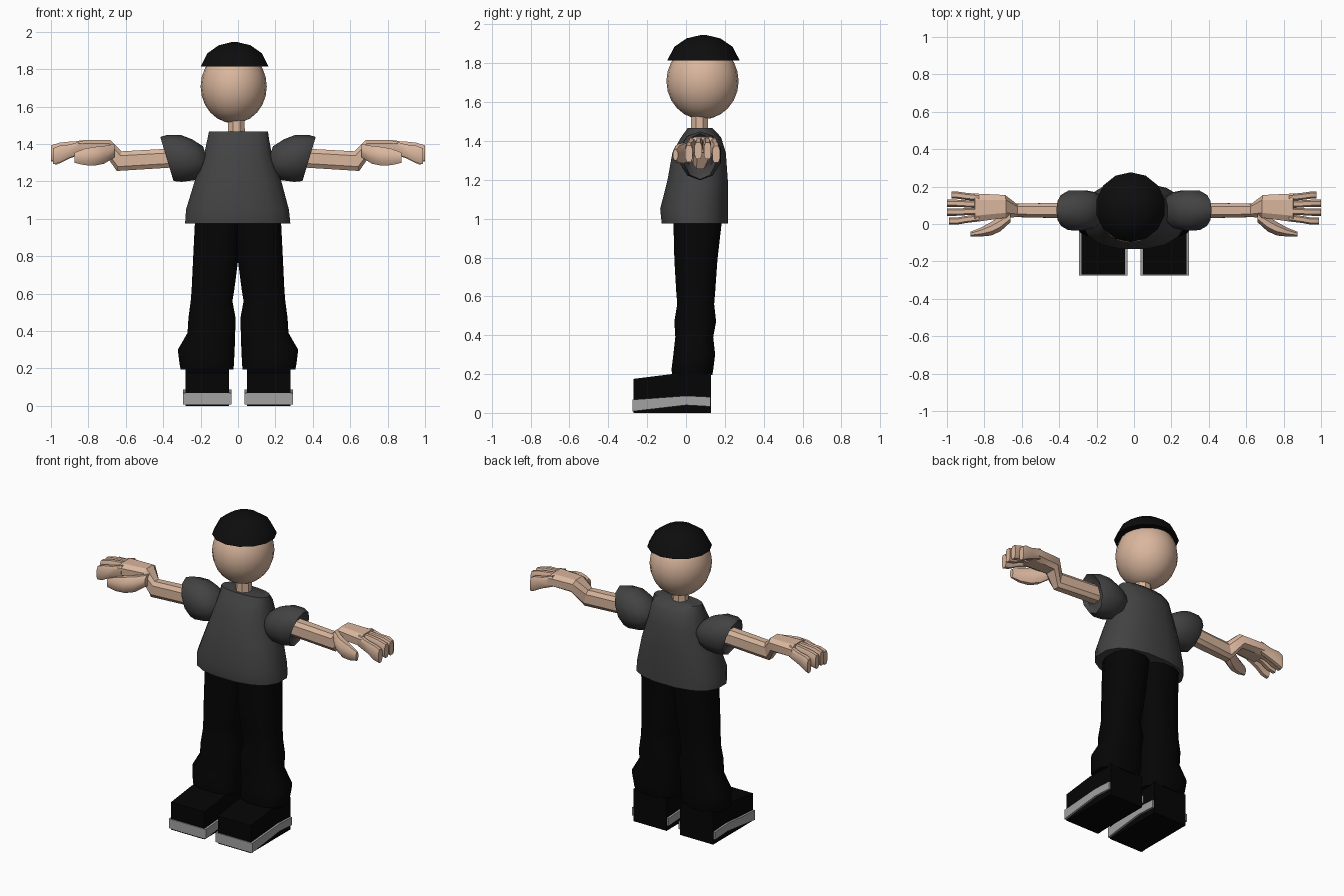
import bpy, bmesh, math

cube = bpy.data.objects.get("Cube")
if cube:
    bpy.data.objects.remove(cube, do_unlink=True)


def material(name, r, g, b):
    m = bpy.data.materials.new(name)
    m.use_nodes = True
    m.diffuse_color = (r, g, b, 1)
    bsdf = next(n for n in m.node_tree.nodes if n.type == 'BSDF_PRINCIPLED')
    bsdf.inputs["Base Color"].default_value = (r, g, b, 1)
    bsdf.inputs["Roughness"].default_value = 0.8
    return m


SKIN = material("skin", 0.70, 0.47, 0.34)
SHIRT = material("charcoal shirt", 0.055, 0.055, 0.055)
HAT = material("black cap", 0.004, 0.004, 0.004)
BLACK = material("black trousers", 0.0015, 0.0015, 0.0015)
SOLE = material("grey sole", 0.36, 0.36, 0.36)


def finish(name, bm, mat, smooth=40, mirror=False):
    """Turn a bmesh into a shaded object, optionally mirrored across x."""
    bmesh.ops.recalc_face_normals(bm, faces=bm.faces)
    me = bpy.data.meshes.new(name)
    bm.to_mesh(me)
    bm.free()
    me.materials.append(mat)
    if smooth:
        me.shade_smooth()
        me.set_sharp_from_angle(angle=math.radians(smooth))
    ob = bpy.data.objects.new(name, me)
    bpy.context.scene.collection.objects.link(ob)
    if mirror:
        mod = ob.modifiers.new("mirror", 'MIRROR')
        mod.use_clip = False
        mod.use_mirror_merge = False
    return ob


def loft(name, rings, mat, axis='z', n=12, power=2.0, shear=0.0, **kw):
    """Skin rounded rings (position, a0, a1, b0, b1) placed along an axis."""
    bm = bmesh.new()
    loops = []
    for t, a0, a1, b0, b1 in rings:
        loop = []
        for i in range(n):
            ang = 2 * math.pi * (i + 0.5) / n
            c, s = math.cos(ang), math.sin(ang)
            # grow the polygon so that its flats reach the given extents
            k = 1 / math.cos(math.pi / n) ** (2 / power)
            c = math.copysign(abs(c) ** (2 / power), c) * k
            s = math.copysign(abs(s) ** (2 / power), s) * k
            a = (a0 + a1) / 2 + c * (a1 - a0) / 2
            db = s * (b1 - b0) / 2
            b = (b0 + b1) / 2 + db
            co = (a, b, t) if axis == 'z' else (t + shear * db, a, b)
            loop.append(bm.verts.new(co))
        loops.append(loop)
    for lo, hi in zip(loops, loops[1:]):
        for i in range(n):
            j = (i + 1) % n
            bm.faces.new((lo[i], lo[j], hi[j], hi[i]))
    bm.faces.new(loops[0])
    bm.faces.new(loops[-1])
    return finish(name, bm, mat, **kw)


def prism(name, profile, x0, x1, mat):
    """Extrude a side profile (y, z) across x, mirrored to the other side."""
    bm = bmesh.new()
    face = bm.faces.new([bm.verts.new((x0, y, z)) for y, z in profile])
    new = bmesh.ops.extrude_face_region(bm, geom=[face])["geom"]
    verts = [v for v in new if isinstance(v, bmesh.types.BMVert)]
    bmesh.ops.translate(bm, verts=verts, vec=(x1 - x0, 0, 0))
    return finish(name, bm, mat, smooth=0, mirror=True)


# Head
bm = bmesh.new()
bmesh.ops.create_uvsphere(bm, u_segments=20, v_segments=12, radius=1)
bmesh.ops.scale(bm, vec=(0.177, 0.186, 0.197), verts=bm.verts)
bmesh.ops.translate(bm, vec=(-0.023, 0.085, 1.708), verts=bm.verts)
finish("head", bm, SKIN, smooth=60)

# Cap: a faceted dome over the crown
dome = [(1.814, 0.182), (1.885, 0.146), (1.928, 0.085), (1.945, 0.015)]
loft("cap", [(z, -0.018 - r, -0.018 + r, 0.09 - r, 0.09 + r) for z, r in dome],
     HAT, n=14, smooth=35)

# Neck
loft("neck", [(1.42, -0.055, 0.037, 0.025, 0.115),
              (1.56, -0.052, 0.035, 0.028, 0.112)], SKIN, n=8)

# Shirt body
loft("shirt_body", [
    (0.975, -0.283, 0.28, -0.125, 0.215),
    (1.05, -0.278, 0.272, -0.133, 0.217),
    (1.2, -0.232, 0.232, -0.095, 0.215),
    (1.34, -0.182, 0.182, -0.07, 0.205),
    (1.42, -0.165, 0.167, -0.025, 0.18),
    (1.468, -0.155, 0.16, 0.01, 0.135)], SHIRT, n=16, power=2.4, smooth=50)

# Sleeves, with slanted cuffs
loft("sleeves", [
    (0.17, 0.02, 0.14, 1.28, 1.385),
    (0.215, -0.02, 0.17, 1.235, 1.42),
    (0.27, -0.035, 0.18, 1.212, 1.443),
    (0.34, -0.033, 0.178, 1.204, 1.443),
    (0.38, -0.01, 0.155, 1.208, 1.432),
    (0.355, 0.01, 0.135, 1.235, 1.405)],
    SHIRT, axis='x', n=10, shear=0.3, smooth=50, mirror=True)

# Forearms running into flat palms
loft("arms_and_palms", [
    (0.33, 0.03, 0.115, 1.275, 1.378),
    (0.635, 0.037, 0.108, 1.256, 1.361),
    (0.695, 0.033, 0.155, 1.338, 1.422),
    (0.86, 0.01, 0.163, 1.342, 1.42)],
    SKIN, axis='x', n=8, power=3, shear=-0.25, smooth=30, mirror=True)

# Fingers, fanned slightly and curling down
for name, y, fan, drop, tip in (
        ("index_fingers", 0.033, -0.018, 0.018, 0.99),
        ("middle_fingers", 0.069, -0.006, 0.002, 1.0),
        ("ring_fingers", 0.105, 0.006, 0.004, 1.0),
        ("little_fingers", 0.141, 0.014, 0.022, 0.975)):
    w = 0.019
    loft(name, [
        (0.83, y - w, y + w, 1.35, 1.417),
        (0.90, y + fan / 2 - w, y + fan / 2 + w, 1.345 - drop, 1.415 - drop),
        (0.95, y + fan - w, y + fan + w, 1.32 - drop, 1.41 - drop),
        (tip, y + fan - w, y + fan + w, 1.31 - drop, 1.395 - drop)],
        SKIN, axis='x', n=8, power=3, smooth=30, mirror=True)

# Thumbs
loft("thumbs", [
    (0.66, 0.01, 0.07, 1.33, 1.40),
    (0.715, -0.04, 0.04, 1.295, 1.39),
    (0.765, -0.062, 0.01, 1.285, 1.385),
    (0.82, -0.067, -0.02, 1.287, 1.375),
    (0.875, -0.067, -0.042, 1.30, 1.355)],
    SKIN, axis='x', n=8, smooth=40, mirror=True)

# Trouser legs with flared hems
loft("trouser_legs", [
    (0.195, 0.025, 0.306, -0.07, 0.135),
    (0.22, 0.022, 0.312, -0.075, 0.14),
    (0.30, 0.018, 0.322, -0.065, 0.15),
    (0.39, 0.015, 0.27, -0.055, 0.14),
    (0.47, 0.013, 0.265, -0.06, 0.155),
    (0.56, 0.03, 0.253, -0.045, 0.145),
    (0.62, 0.02, 0.248, -0.05, 0.15),
    (0.79, -0.002, 0.24, -0.06, 0.162),
    (0.99, -0.01, 0.23, -0.065, 0.185)],
    BLACK, n=12, power=2.6, smooth=50, mirror=True)

# Shoes: black blocks with a sloping sole band round the toe and sides
prism("shoes", [(-0.27, 0), (0.128, 0), (0.128, 0.205), (-0.07, 0.2),
                (-0.27, 0.175)], 0.047, 0.28, BLACK)
prism("sole_bands", [(-0.275, 0.008), (0, 0.04), (0.125, 0.033),
                     (0.125, 0.082), (0, 0.088), (-0.275, 0.068)],
      0.034, 0.293, SOLE)
